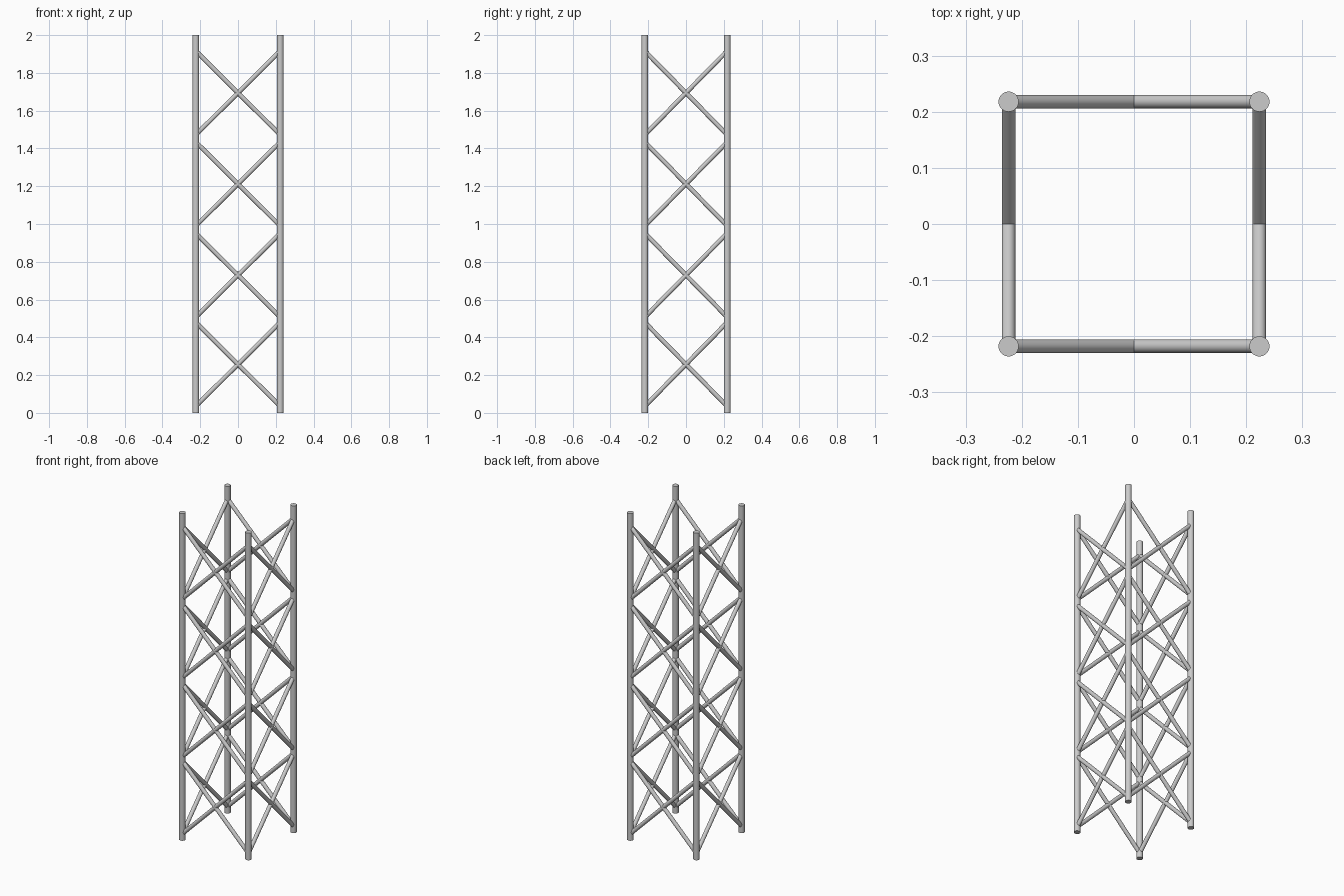
import bpy
from mathutils import Vector

if "Cube" in bpy.data.objects:
    bpy.data.objects.remove(bpy.data.objects["Cube"])

HX, HY = 0.2235, 0.218          # leg centre offsets
LEG_R, BRACE_R = 0.018, 0.012
HALF = 0.222                    # half height of one crossed bay
BAYS = [0.257, 0.729, 1.212, 1.694]


def tube(name, a, b, r, sides=32):
    a, b = Vector(a), Vector(b)
    d = b - a
    bpy.ops.mesh.primitive_cylinder_add(
        vertices=sides, radius=r, depth=d.length, location=(a + b) / 2,
        rotation=d.to_track_quat('Z', 'Y').to_euler())
    ob = bpy.context.object
    ob.name = name
    bpy.ops.object.shade_smooth_by_angle()
    return ob


# corners in order around the tower
corners = [(-HX, -HY), (HX, -HY), (HX, HY), (-HX, HY)]
sides = ["front", "right", "back", "left"]

# upright legs
for i, (x, y) in enumerate(corners):
    tube(f"upright_leg_{i + 1}", (x, y, 0), (x, y, 2), LEG_R)

# crossed diagonal braces on each face
for i, side in enumerate(sides):
    p, q = corners[i], corners[(i + 1) % 4]
    for n, zc in enumerate(BAYS):
        tube(f"{side}_brace_{n + 1}_rising", (*p, zc - HALF), (*q, zc + HALF), BRACE_R)
        tube(f"{side}_brace_{n + 1}_falling", (*p, zc + HALF), (*q, zc - HALF), BRACE_R)
